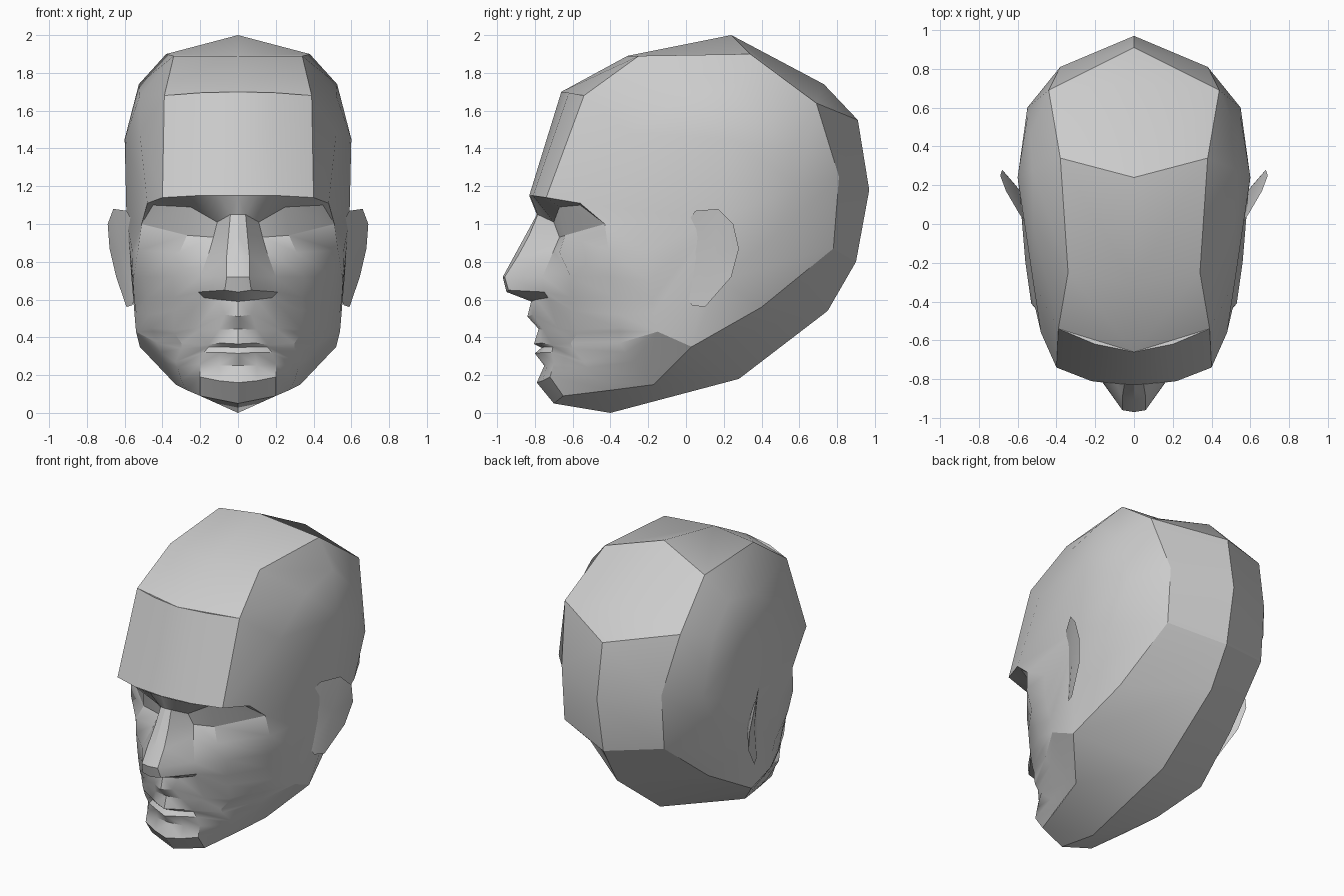
import bpy
import bmesh
import math

cube = bpy.data.objects.get("Cube")
if cube:
    bpy.data.objects.remove(cube)

# One plain clay colour for the whole bust
clay = bpy.data.materials.new("clay_grey")
clay.use_nodes = True
clay_colour = (.6, .6, .6, 1)
clay.diffuse_color = clay_colour
clay.node_tree.nodes["Principled BSDF"].inputs["Base Color"].default_value = clay_colour


def add_polygon(mesh, points, side):
    """Add one polygon on the given side, dropping repeated corners."""
    corners = list(dict.fromkeys(points))
    if len(corners) >= 3:
        mesh.faces.new([mesh.verts.new((side * x, y, z)) for x, y, z in corners])


def loft(mesh, rows, side):
    """Join neighbouring rows of points with quads."""
    for upper, lower in zip(rows, rows[1:]):
        for i in range(len(upper) - 1):
            add_polygon(mesh, (upper[i], upper[i + 1], lower[i + 1], lower[i]), side)


def fan(mesh, hub, path, side):
    """Join each step of a path to a hub with a triangle."""
    for start, end in zip(path, path[1:]):
        add_polygon(mesh, (hub, start, end), side)


def finish(mesh, name, smooth_angle):
    """Weld the pieces, then turn the mesh into a shaded object."""
    bmesh.ops.remove_doubles(mesh, verts=mesh.verts, dist=.001)
    bmesh.ops.recalc_face_normals(mesh, faces=mesh.faces)
    data = bpy.data.meshes.new(name)
    mesh.to_mesh(data)
    mesh.free()
    data.materials.append(clay)
    part = bpy.data.objects.new(name, data)
    bpy.context.collection.objects.link(part)
    bpy.ops.object.select_all(action="DESELECT")
    part.select_set(True)
    bpy.context.view_layer.objects.active = part
    bpy.ops.object.shade_smooth_by_angle(angle=math.radians(smooth_angle))


# Shared corners where several planes of the head meet
brow_corner = (.48, -.56, 1.11)
eye_corner = (.51, -.43, 1)
back_corner = (.44, .69, 1.64)
jaw_corner = (.52, .03, .35)
jaw_hinge = (.54, -.15, .43)
jaw_edge = (.33, -.17, .15)
chin_corner = (.2, -.65, .09)
chin_base = (0, -.7, .05)

# Cranium ribs: each runs from the centre line, over the plane edge, to the side
forehead_rib = [(0, -.66, 1.7), (.39, -.54, 1.68), (.52, -.3, 1.48)]
hairline_rib = [(0, -.31, 1.89), (.34, -.25, 1.89), (.52, 0, 1.68)]
apex_rib = [(0, .24, 2), (.38, .34, 1.9), (.525, .28, 1.74)]
crown_rib = [(0, .73, 1.74), back_corner, (.535, .46, 1.57)]
occiput_rib = [(0, .91, 1.55), back_corner, (.55, .55, 1.38)]
back_rib = [(0, .97, 1.18), (.38, .81, 1.25), (.55, .6, 1.2)]
low_back_rib = [(0, .9, .8), (.38, .78, .87), (.565, .46, .93)]
nape_rib = [(0, .75, .54), (.45, .4, .56), (.56, .18, .7)]
neck_rib = [(0, .28, .18), jaw_corner, jaw_corner]
throat_rib = [(0, -.4, 0), jaw_edge]
chin_rib = [chin_base, chin_corner]

upper_ribs = [forehead_rib, hairline_rib, apex_rib, crown_rib, occiput_rib, back_rib]
lower_ribs = [back_rib, low_back_rib, nape_rib, neck_rib]
under_ribs = [neck_rib[:2], throat_rib, chin_rib]

# Face rows: centre, nose ridge, nose base, cheek, outer cheek, side of head
brow = [(0, -.83, 1.15), (.1, -.825, 1.15), (.22, -.81, 1.15),
        (.4, -.74, 1.14), brow_corner, brow_corner]
under_brow = [(0, -.79, 1.05), (.04, -.785, 1.05), (.11, -.7, 1.01),
              (.25, -.67, 1.09), (.45, -.56, 1.1), eye_corner]
eye = [(0, -.85, .94), (.05, -.83, .94), (.13, -.67, .93),
       (.27, -.64, .94), eye_corner, eye_corner]
under_eye = [(0, -.91, .83), (.06, -.89, .83), (.15, -.7, .86),
             (.31, -.67, .85), (.53, -.41, .86), (.56, -.2, .86)]
nose_tip = [(0, -.97, .72), (.06, -.96, .72), (.2, -.76, .72),
            (.35, -.61, .72), (.5, -.4, .72), (.555, -.2, .7)]
nose_front = [(0, -.95, .64), (.07, -.94, .65), (.21, -.75, .64),
              (.34, -.61, .61), (.48, -.37, .61), (.55, -.18, .6)]
nose_underside = [(0, -.82, .59), (.1, -.79, .6), (.18, -.73, .61),
                  (.34, -.6, .54), (.47, -.36, .52), (.54, -.17, .53)]
upper_lip_top = [(0, -.84, .51), (.07, -.81, .52), (.22, -.68, .45),
                 (.34, -.58, .44), (.46, -.35, .45), jaw_hinge]
upper_lip = [(0, -.78, .445), (.1, -.755, .44), (.21, -.685, .435),
             (.335, -.575, .42), (.45, -.35, .43), jaw_hinge]
upper_lip_edge = [(0, -.805, .365), (.09, -.765, .37), (.16, -.71, .36),
                  (.3, -.61, .37), (.43, -.35, .38), jaw_hinge]
mouth_line = [(0, -.765, .345), (.09, -.745, .35), (.155, -.705, .35),
              (.3, -.6, .34), (.43, -.35, .37), jaw_hinge]
lower_lip = [(0, -.8, .315), (.09, -.76, .32), (.18, -.71, .32),
             (.33, -.54, .27), (.41, -.32, .32), jaw_hinge]
lip_hollow = [(0, -.75, .25), (.1, -.735, .25), (.2, -.7, .26),
              (.32, -.52, .24), (.39, -.28, .27), jaw_hinge]
chin_front = [(0, -.79, .16), (.1, -.76, .17), (.2, -.72, .19),
              (.3, -.45, .17), (.35, -.21, .19), jaw_hinge]
chin_bottom = [chin_base, (.1, -.675, .07), chin_corner,
               (.27, -.4, .12), jaw_edge, jaw_corner]

eye_rows = [brow, under_brow, eye, under_eye]
nose_rows = [nose_tip, nose_front, nose_underside]
mouth_rows = [upper_lip_top, upper_lip, upper_lip_edge, mouth_line, lower_lip]
chin_rows = [lip_hollow, chin_front, chin_bottom]
face_rows = eye_rows + nose_rows + mouth_rows + chin_rows

# Forehead: a gently curved plate above the brow, turning into the temple
forehead_middle = (.2, -.62, 1.695)
forehead_top = [forehead_rib[0], forehead_middle, *forehead_rib[1:]]
forehead_base = [brow[0], *brow[2:5]]
forehead_rows = [forehead_base, forehead_top]
hairline_gap = [forehead_rib[0], forehead_middle, forehead_rib[1]]

# Side panels: the temple closes the upper rib ends, the cheek the lower ones
temple_hub = (.6, .24, 1.45)
cheek_hub = (.59, .16, 1.02)
temple_path = [brow_corner] + [rib[-1] for rib in upper_ribs]
cheek_path = [rib[-1] for rib in lower_ribs] + [row[-1] for row in reversed(face_rows)]

# Head: cranium, underside, face and side panels welded into one skin
head = bmesh.new()
for side in (1, -1):
    for rows in (forehead_rows, upper_ribs, lower_ribs, under_ribs, face_rows):
        loft(head, rows, side)
    add_polygon(head, hairline_gap, side)
    fan(head, temple_hub, temple_path + [cheek_hub], side)
    fan(head, cheek_hub, cheek_path + [temple_hub], side)
finish(head, "head", 28)

# Ears: thin wedges flaring outwards and back
ear_rim = [(.55, 0, 1), (.59, .05, 1.07), (.66, .17, 1.08), (.69, .25, 1),
           (.68, .28, .87), (.645, .24, .72), (.59, .1, .56),
           (.56, .03, .57), (.54, 0, .62)]
ear_outer_hub = (.62, .14, .84)
ear_inner_hub = (.56, .14, .84)

for side, name in ((1, "left_ear"), (-1, "right_ear")):
    ear = bmesh.new()
    for hub in (ear_outer_hub, ear_inner_hub):
        fan(ear, hub, ear_rim + ear_rim[:1], side)
    finish(ear, name, 40)
